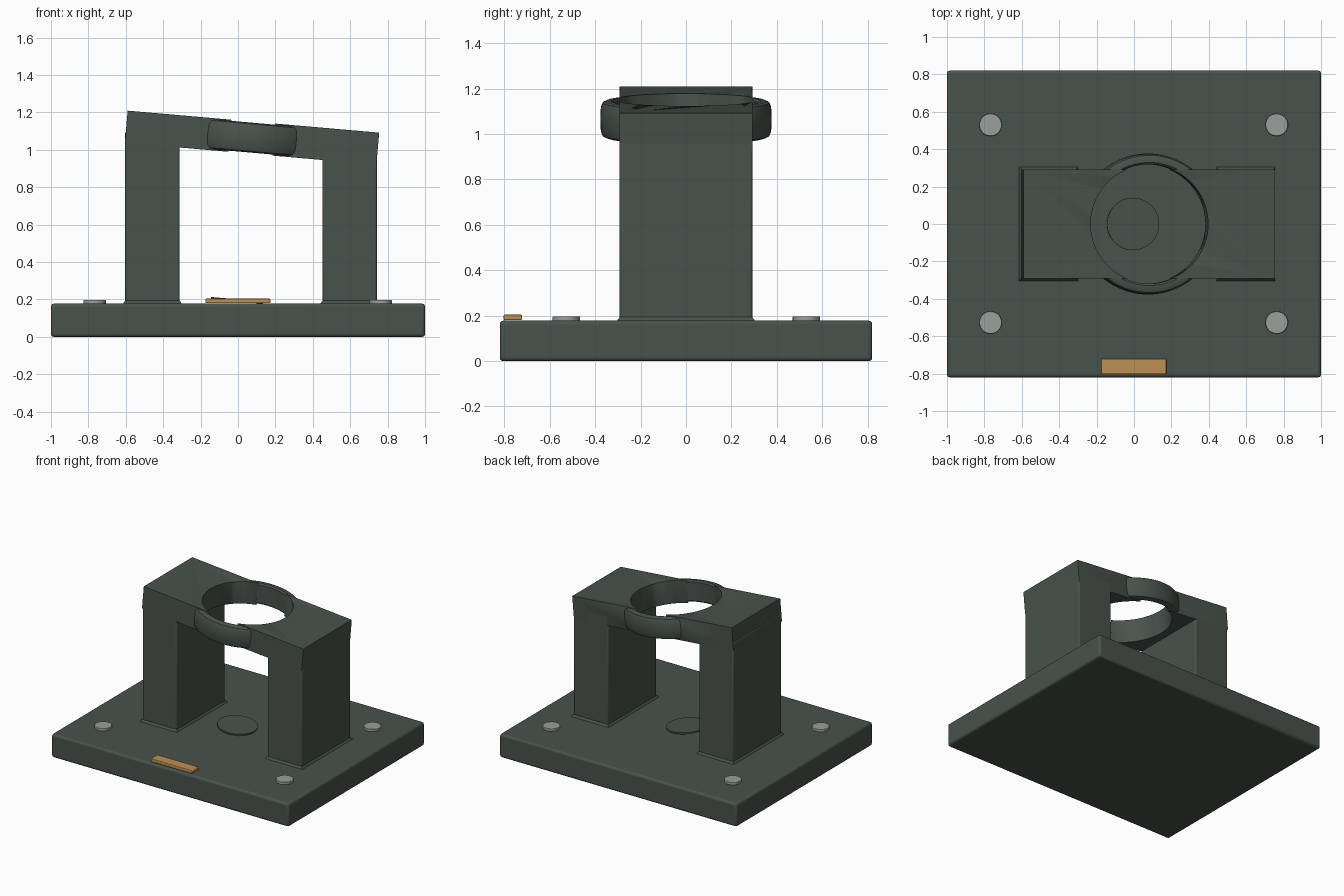
import bpy, bmesh, math
from mathutils import Matrix

if "Cube" in bpy.data.objects:
    bpy.data.objects.remove(bpy.data.objects["Cube"])

TILT = math.radians(5)
HEAD = (0.075, 0, 1.065)      # centre of the tilted clamp


def material(name, rgb):
    m = bpy.data.materials.new(name)
    m.diffuse_color = (*rgb, 1)
    m.use_nodes = True
    m.node_tree.nodes["Principled BSDF"].inputs["Base Color"].default_value = m.diffuse_color
    return m


GREEN = material("dark_green", (0.065, 0.085, 0.072))
STEEL = material("steel", (0.32, 0.35, 0.33))
ORANGE = material("orange", (0.52, 0.28, 0.085))


def finish(name, bm, mat, loc=(0, 0, 0), tilt=0, bevel=0, segments=3):
    bmesh.ops.recalc_face_normals(bm, faces=bm.faces)
    mesh = bpy.data.meshes.new(name)
    bm.to_mesh(mesh)
    bm.free()
    ob = bpy.data.objects.new(name, mesh)
    bpy.context.collection.objects.link(ob)
    ob.location = loc
    ob.rotation_euler = (0, tilt, 0)
    if mat:
        mesh.materials.append(mat)
    if bevel:
        b = ob.modifiers.new("bevel", 'BEVEL')
        b.width, b.segments, b.limit_method = bevel, segments, 'ANGLE'
    bpy.ops.object.select_all(action='DESELECT')
    ob.select_set(True)
    bpy.context.view_layer.objects.active = ob
    bpy.ops.object.shade_smooth_by_angle(angle=math.radians(35))
    return ob


def box(name, x, y, z, mat, bevel):
    bm = bmesh.new()
    bmesh.ops.create_cube(bm, size=1)
    bmesh.ops.scale(bm, vec=(x[1] - x[0], y[1] - y[0], z[1] - z[0]), verts=bm.verts)
    loc = [(a + b) / 2 for a, b in (x, y, z)]
    return finish(name, bm, mat, loc, bevel=bevel)


def disc(name, r, h, loc, mat, tilt=0, bevel=0):
    bm = bmesh.new()
    bmesh.ops.create_cone(bm, cap_ends=True, segments=64, radius1=r, radius2=r, depth=h)
    return finish(name, bm, mat, loc, tilt, bevel)


# base plate
box("base_plate", (-1, 1), (-0.82, 0.82), (0, 0.178), GREEN, 0.016)

# two posts, each with a small flared foot
for side, x0, x1, top in (("left", -0.603, -0.312, 1.1), ("right", 0.452, 0.743, 1.022)):
    box(side + "_post", (x0, x1), (-0.292, 0.292), (0.17, top), GREEN, 0.01)
    bm = bmesh.new()
    bmesh.ops.create_cube(bm, size=1)
    bmesh.ops.scale(bm, vec=(x1 - x0, 0.584, 0.018), verts=bm.verts)
    low = [v for v in bm.verts if v.co.z < 0]
    bmesh.ops.scale(bm, vec=(1.09, 1.045, 1), verts=low)
    finish(side + "_post_foot", bm, GREEN, ((x0 + x1) / 2, 0, 0.185))

# tilted crossbeam, bored through by the clamp hole
cutter = disc("bore_cutter", 0.315, 0.6, HEAD, None, TILT)
cutter.hide_render = True
bm = bmesh.new()
bmesh.ops.create_cube(bm, size=1)
bmesh.ops.scale(bm, vec=(1.35, 0.584, 0.172), verts=bm.verts)
beam = finish("crossbeam", bm, GREEN, HEAD, TILT)
cut = beam.modifiers.new("bore", 'BOOLEAN')
cut.operation, cut.solver, cut.object = 'DIFFERENCE', 'EXACT', cutter
bpy.context.view_layer.objects.active = beam
bpy.ops.object.modifier_move_to_index(modifier="bore", index=0)
bpy.ops.object.modifier_apply(modifier="bore")
bpy.data.objects.remove(cutter)
edge = beam.modifiers.new("bevel", 'BEVEL')
edge.width, edge.segments, edge.limit_method = 0.01, 2, 'ANGLE'
bpy.ops.object.modifier_move_to_index(modifier="bevel", index=0)

# clamp ring bulging out at the front and back of the beam
PROFILE = [(0.319, -0.07), (0.329, -0.08), (0.352, -0.08), (0.367, -0.073),
           (0.375, -0.055), (0.377, 0), (0.375, 0.055), (0.367, 0.073),
           (0.352, 0.08), (0.329, 0.08), (0.319, 0.07)]
bm = bmesh.new()
verts = [bm.verts.new((r, 0, z)) for r, z in PROFILE]
edges = [bm.edges.new((a, b)) for a, b in zip(verts, verts[1:] + verts[:1])]
bmesh.ops.spin(bm, geom=verts + edges, cent=(0, 0, 0), axis=(0, 0, 1),
               angle=math.tau, steps=72, use_merge=True)
bmesh.ops.remove_doubles(bm, verts=bm.verts, dist=0.0005)
finish("clamp_ring", bm, GREEN, HEAD, TILT)

# tilted pad on the base under the ring
disc("floor_pad", 0.14, 0.012, (-0.005, 0, 0.195), GREEN, TILT)

# corner screw heads
for i, (x, y) in enumerate(((-0.767, -0.527), (0.763, -0.527), (-0.767, 0.53), (0.763, 0.53))):
    disc(f"screw_head_{i + 1}", 0.06, 0.022, (x, y, 0.186), STEEL, bevel=0.004)

# orange marker plate at the front edge
box("marker_plate", (-0.175, 0.173), (-0.803, -0.722), (0.18, 0.204), ORANGE, 0.005)
